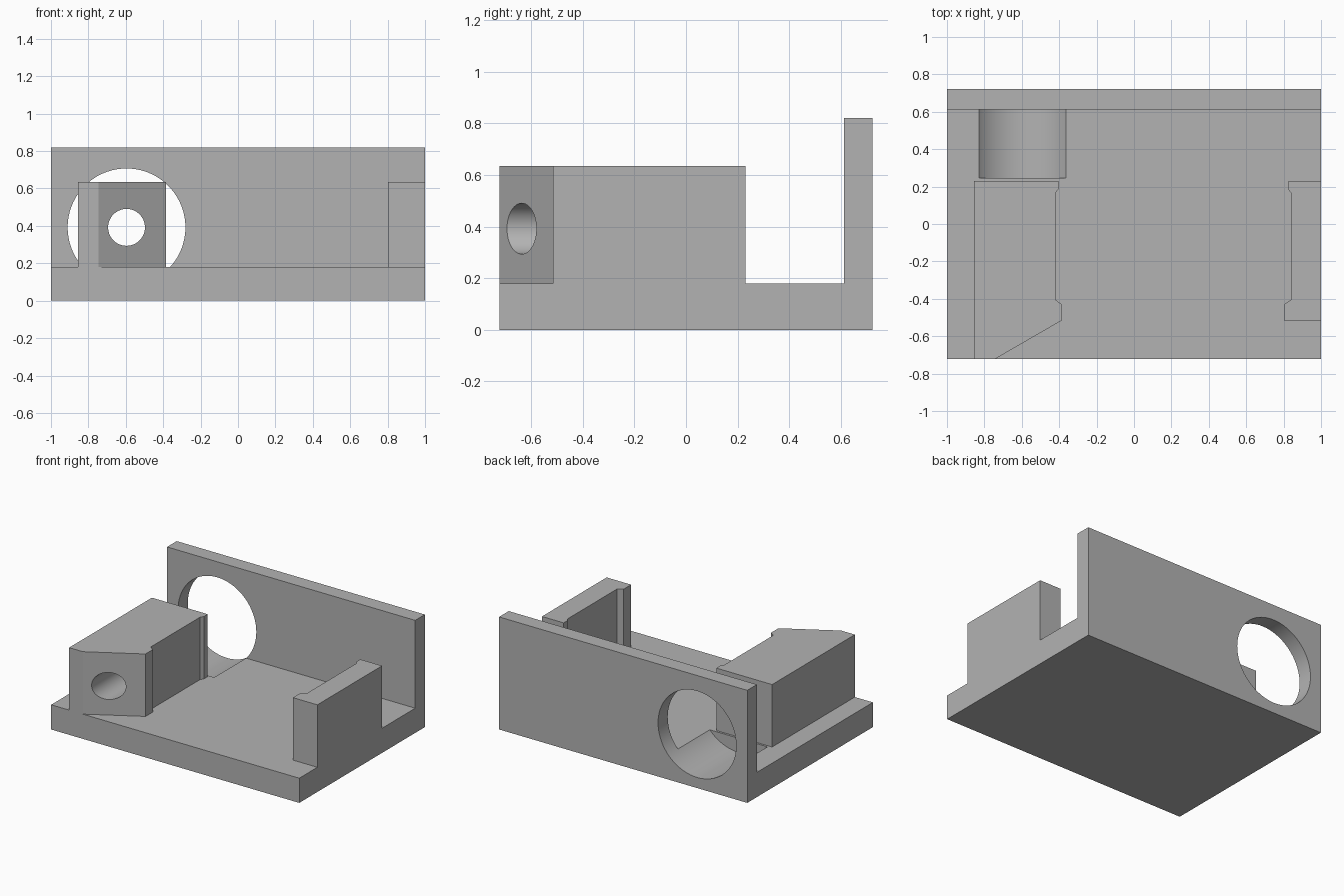
import bpy
import bmesh
import math
from mathutils import Vector

cube = bpy.data.objects.get("Cube")
if cube:
    bpy.data.objects.remove(cube, do_unlink=True)

# Single plain grey finish
grey = bpy.data.materials.new("plain_grey")
grey.use_nodes = True
colour = (0.45, 0.45, 0.45, 1.0)
grey.diffuse_color = colour
grey.node_tree.nodes["Principled BSDF"].inputs["Base Color"].default_value = colour

DEPTH = 0.723            # half depth of the base
FLOOR, TOP = 0.18, 0.635  # base top and block top
BORE_X, BORE_Z = -0.596, 0.392


def prism(name, points, sweep):
    """Extrude a closed outline along the sweep vector."""
    bm = bmesh.new()
    face = bm.faces.new([bm.verts.new(p) for p in points])
    out = bmesh.ops.extrude_face_region(bm, geom=[face])
    moved = [v for v in out["geom"] if isinstance(v, bmesh.types.BMVert)]
    bmesh.ops.translate(bm, verts=moved, vec=Vector(sweep))
    bmesh.ops.recalc_face_normals(bm, faces=bm.faces)
    mesh = bpy.data.meshes.new(name)
    bm.to_mesh(mesh)
    bm.free()
    mesh.materials.append(grey)
    obj = bpy.data.objects.new(name, mesh)
    bpy.context.collection.objects.link(obj)
    return obj


def bore(obj, radius, y0, y1, sides=72):
    """Cut a round hole along y, then drop the cutter."""
    ring = []
    for i in range(sides):
        a = math.tau * i / sides
        ring.append((BORE_X + radius * math.cos(a), y0, BORE_Z + radius * math.sin(a)))
    cutter = prism("bore_cutter", ring, (0, y1 - y0, 0))
    cutter.hide_render = True
    mod = obj.modifiers.new("bore", "BOOLEAN")
    mod.operation = "DIFFERENCE"
    mod.solver = "EXACT"
    mod.object = cutter
    bpy.ops.object.select_all(action="DESELECT")
    obj.select_set(True)
    bpy.context.view_layer.objects.active = obj
    bpy.ops.object.modifier_apply(modifier=mod.name)
    bpy.data.objects.remove(cutter, do_unlink=True)
    bpy.ops.object.shade_smooth_by_angle(angle=math.radians(20))


def block(name, outline):
    """Block standing on the base, from a plan outline."""
    return prism(name, [(x, y, FLOOR) for x, y in outline], (0, 0, TOP - FLOOR))


# Base plate and rear wall: one L section swept across the width
section = [(-DEPTH, 0), (DEPTH, 0), (DEPTH, 0.82), (0.612, 0.82),
           (0.612, FLOOR), (-DEPTH, FLOOR)]
body = prism("base_and_rear_wall", [(-1, y, z) for y, z in section], (2, 0, 0))
bore(body, 0.315, 0.245, 0.9)

# Bored block with chamfered front and recessed inner side
bored = block("bored_block", [
    (-0.855, -DEPTH), (-0.745, -DEPTH), (-0.385, -0.515), (-0.385, -0.43),
    (-0.42, -0.405), (-0.42, 0.165), (-0.405, 0.185), (-0.405, 0.23), (-0.855, 0.23)])
bore(bored, 0.0985, -0.9, 0.4)

# Thin side block with matching recess
block("side_block", [
    (1, -0.515), (1, 0.23), (0.825, 0.23), (0.825, 0.185),
    (0.84, 0.165), (0.84, -0.405), (0.803, -0.43), (0.803, -0.515)])
